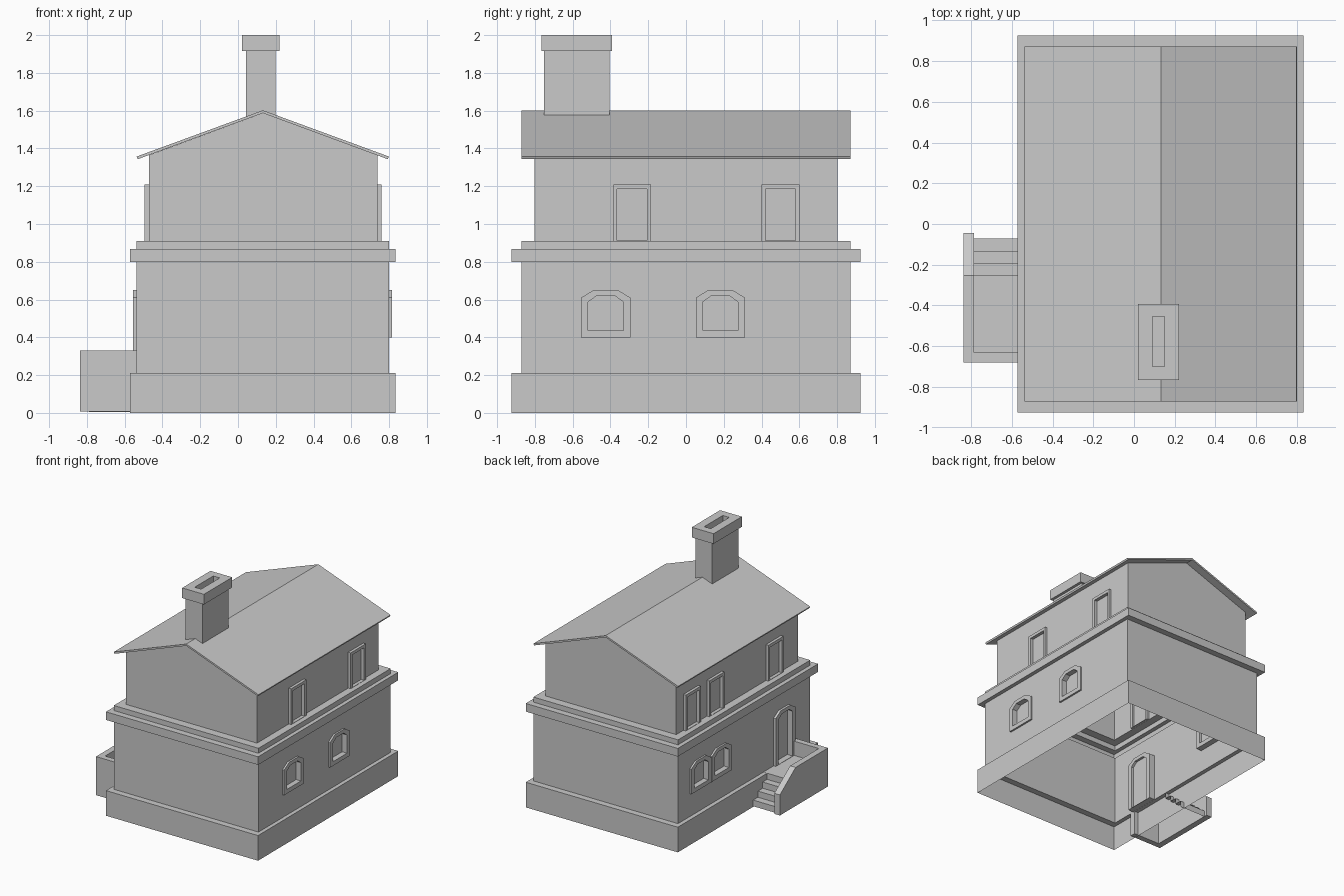
import bpy
import bmesh

if "Cube" in bpy.data.objects:
    bpy.data.objects.remove(bpy.data.objects["Cube"], do_unlink=True)

# Single plain material
stone = bpy.data.materials.new("plain grey")
stone.use_nodes = True
GREY = (0.59, 0.59, 0.59, 1)
stone.diffuse_color = GREY
stone.node_tree.nodes["Principled BSDF"].inputs["Base Color"].default_value = GREY


def finish(bm, name):
    bmesh.ops.remove_doubles(bm, verts=bm.verts, dist=0.0005)
    bmesh.ops.recalc_face_normals(bm, faces=bm.faces)
    mesh = bpy.data.meshes.new(name)
    bm.to_mesh(mesh)
    bm.free()
    mesh.materials.append(stone)
    obj = bpy.data.objects.new(name, mesh)
    bpy.context.scene.collection.objects.link(obj)
    return obj


def loft(name, rings, cap_end=False, cap_start=False):
    """Join successive closed rings of points with quads."""
    bm = bmesh.new()
    loops = [[bm.verts.new(p) for p in ring] for ring in rings]
    for a, b in zip(loops, loops[1:]):
        for i in range(len(a)):
            j = (i + 1) % len(a)
            bm.faces.new((a[i], a[j], b[j], b[i]))
    if cap_end:
        bm.faces.new(loops[-1])
    if cap_start:
        bm.faces.new(loops[0])
    return finish(bm, name)


def rect(bounds, z):
    x0, x1, y0, y1 = bounds
    return [(x0, y0, z), (x1, y0, z), (x1, y1, z), (x0, y1, z)]


def outline(y0, y1, z0, z1, cut=0, drop=0.04):
    """Opening outline in the wall plane, with clipped top corners if cut > 0."""
    if not cut:
        return [(y0, z0), (y1, z0), (y1, z1), (y0, z1)]
    return [(y0, z0), (y1, z0), (y1, z1 - drop), (y1 - cut, z1),
            (y0 + cut, z1), (y0, z1 - drop)]


def opening(kind, y):
    """Outer outline, inner outline, frame front, pane and frame back offsets."""
    if kind == "window":
        return (outline(y - .13, y + .13, .40, .65, .065),
                outline(y - .093, y + .093, .435, .62, .045, .033), .015, -.03, -.05)
    if kind == "entrance":
        return (outline(y - .13, y + .13, .211, .65, .065),
                outline(y - .093, y + .093, .213, .62, .045, .033), .02, -.03, -.05)
    return (outline(y - .1, y + .1, .911, 1.21),
            outline(y - .079, y + .079, .913, 1.185), .023, -.005, -.02)


def storey(name, bounds, z0, z1, openings, ridge=None):
    """Thin-walled storey: pierced long walls, plain or gabled end walls."""
    x0, x1, y0, y1 = bounds
    bm = bmesh.new()
    for x, side in ((x0, -1), (x1, 1)):
        loops = [outline(y0, y1, z0, z1)]
        for kind, y in openings[side]:
            outer, inner, front, pane, back = opening(kind, y)
            loops.append(inner)
            rings = [[(x + side * d, py, pz) for py, pz in pts]
                     for d, pts in ((pane, inner), (back, inner), (back, outer),
                                    (front, outer), (front, inner), (pane, inner))]
            loft(f"{kind}_{'left' if side > 0 else 'right'}", rings, cap_end=True)
        edges = []
        for pts in loops:
            vs = [bm.verts.new((x, py, pz)) for py, pz in pts]
            edges += [bm.edges.new((vs[i - 1], vs[i])) for i in range(len(vs))]
        bmesh.ops.triangle_fill(bm, edges=edges, use_beauty=True, normal=(side, 0, 0))
    for y in (y0, y1):
        pts = [(x0, y, z0), (x1, y, z0), (x1, y, z1)]
        if ridge:
            pts.append((ridge[0], y, ridge[1]))
        pts.append((x0, y, z1))
        bm.faces.new([bm.verts.new(p) for p in pts])
    return finish(bm, name)


# Footprints: x range, y range
WIDE = (-.572, .833, -.925, .925)
LEDGE = (-.537, .80, -.872, .872)
LOWER = (-.537, .80, -.872, .872)
UPPER = (-.472, .738, -.803, .803)
RIDGE = .132

# Plinth and cornice bands
loft("plinth", [rect(WIDE, 0), rect(WIDE, .21), rect(LOWER, .21)])
loft("cornice", [rect(LOWER, .80), rect(WIDE, .80), rect(WIDE, .868),
                 rect(LEDGE, .868), rect(LEDGE, .91), rect(UPPER, .91)])

# Storeys with their windows and doors
storey("lower_walls", LOWER, .21, .80, {
    1: [("window", -.425), ("window", .182)],
    -1: [("window", .585), ("window", .315), ("entrance", -.52)]})
storey("upper_walls", UPPER, .91, 1.364, {
    1: [("balcony_door", -.285), ("balcony_door", .50)],
    -1: [("balcony_door", .61), ("balcony_door", .30), ("balcony_door", -.48)]},
    ridge=(RIDGE, 1.587))

# Thin gabled roof
roof_profile = [(-.537, 1.357), (RIDGE, 1.602), (.799, 1.357),
                (.793, 1.343), (RIDGE, 1.587), (-.531, 1.343)]
loft("roof", [[(x, y, z) for x, z in roof_profile] for y in (-.872, .872)], True, True)

# Chimney with a projecting, hollow cap
SHAFT = (.042, .198, -.752, -.405)
CAP = (.02, .221, -.765, -.392)
FLUE = (.09, .15, -.70, -.455)
loft("chimney", [rect(SHAFT, 1.54), rect(SHAFT, 1.915), rect(CAP, 1.915),
                 rect(CAP, 2), rect(FLUE, 2), rect(FLUE, 1.915)], cap_end=True)

# Entrance landing and steps, open underneath, running in to the wall
steps = [(-.65, .211)]
for i, y in enumerate((-.253, -.195, -.132, -.07)):
    steps += [(y, .211 - i * .0515), (y, .1595 - i * .0515)]
bm = bmesh.new()
rows = [[bm.verts.new((x, y, z)) for y, z in steps] for x in (-.79, -.537)]
for i in range(len(steps) - 1):
    bm.faces.new((rows[0][i], rows[0][i + 1], rows[1][i + 1], rows[1][i]))
finish(bm, "entrance_steps")

# Parapets beside and in front of the landing
side_profile = [(-.68, .008), (-.045, .008), (-.045, .18), (-.253, .33), (-.68, .33)]
loft("side_parapet", [[(x, y, z) for y, z in side_profile] for x in (-.836, -.785)], True, True)
FRONT = (-.785, -.537, -.68, -.632)
loft("front_parapet", [rect(FRONT, .008), rect(FRONT, .33)], True, True)
